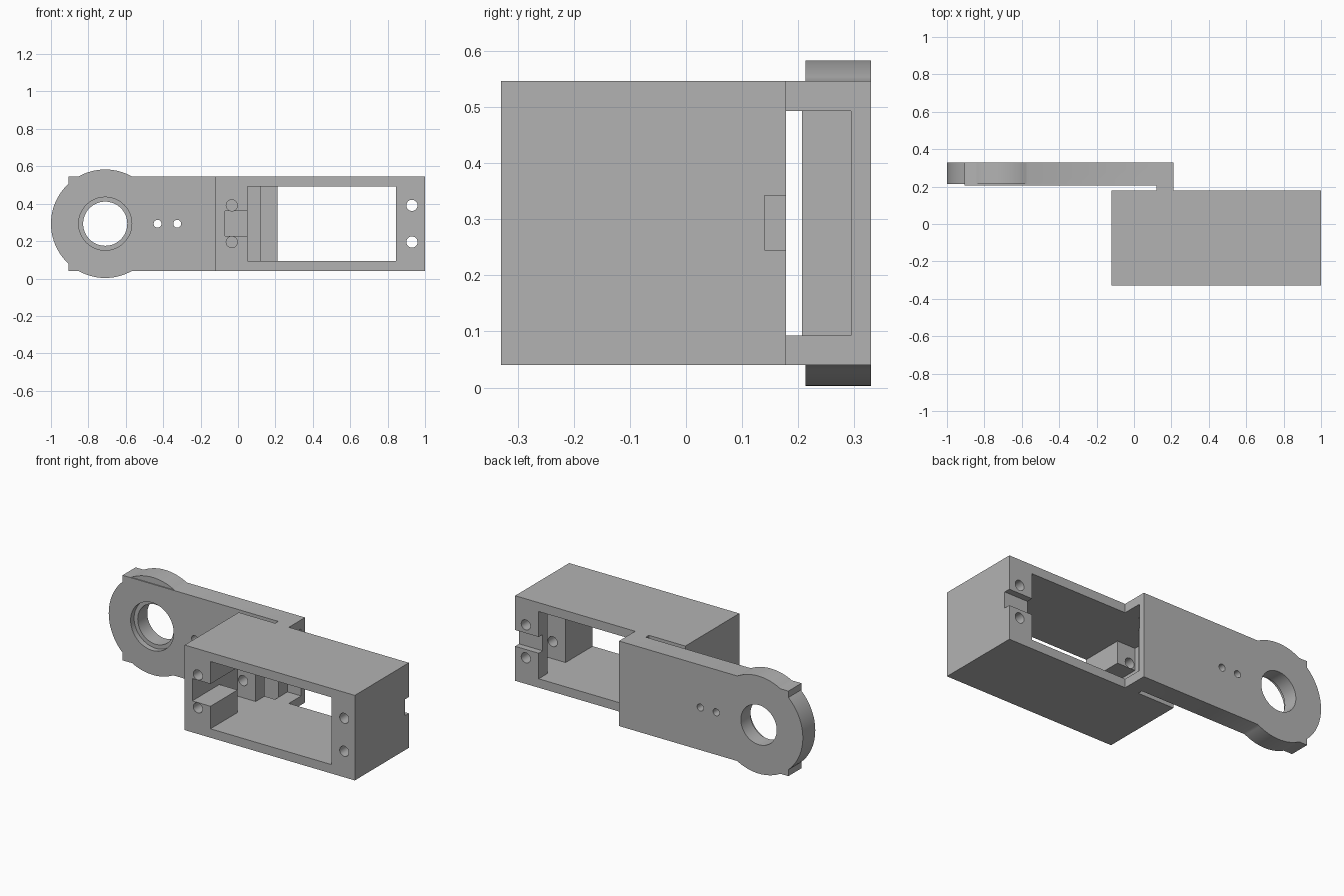
import bpy, math
from mathutils import Matrix

old = bpy.data.objects.get("Cube")
if old:
    bpy.data.objects.remove(old, do_unlink=True)

grey = bpy.data.materials.new("plain grey")
grey.use_nodes = True
colour = (0.45, 0.45, 0.45, 1)
grey.diffuse_color = colour
grey.node_tree.nodes["Principled BSDF"].inputs["Base Color"].default_value = colour


def block(name, x, y, z):
    """Box given by its low and high limits on each axis."""
    bpy.ops.mesh.primitive_cube_add(size=1)
    ob = bpy.context.object
    ob.name = name
    size = Matrix.Diagonal((x[1] - x[0], y[1] - y[0], z[1] - z[0], 1))
    middle = Matrix.Translation([(a + b) / 2 for a, b in (x, y, z)])
    ob.data.transform(middle @ size)
    return ob


def rod(name, x, z, radius, y, sides=48):
    """Cylinder along y."""
    bpy.ops.mesh.primitive_cylinder_add(vertices=sides, radius=radius, depth=y[1] - y[0])
    ob = bpy.context.object
    ob.name = name
    turn = Matrix.Rotation(math.pi / 2, 4, 'X')
    ob.data.transform(Matrix.Translation((x, sum(y) / 2, z)) @ turn)
    return ob


def combine(body, tools, operation):
    """Apply each tool to the body, then discard it."""
    for tool in tools:
        tool.hide_render = True
        mod = body.modifiers.new(operation, 'BOOLEAN')
        mod.operation, mod.solver, mod.object = operation, 'EXACT', tool
        bpy.context.view_layer.objects.active = body
        bpy.ops.object.modifier_apply(modifier=mod.name)
        bpy.data.objects.remove(tool, do_unlink=True)


def finish(ob):
    ob.data.materials.clear()
    ob.data.materials.append(grey)
    bpy.ops.object.select_all(action='DESELECT')
    ob.select_set(True)
    bpy.context.view_layer.objects.active = ob
    bpy.ops.object.shade_smooth_by_angle(angle=math.radians(30))


MID = 0.293               # height of the centre line
FULL = (0.04, 0.546)      # height of housing and arm
OPEN = (0.093, 0.493)     # height of the window
FRONT, REAR, BACK = -0.33, 0.178, 0.33

# Housing with a window, an inner cavity behind the end posts and cable notches
housing = block("housing", (-0.12, 1), (FRONT, REAR), FULL)
cuts = [
    block("window", (0.05, 0.845), (-0.5, 0.5), OPEN),
    block("cavity", (-0.07, 0.965), (-0.075, 0.095), OPEN),
    block("front_notch", (-0.07, 0.1), (-0.5, 0), (0.227, 0.36)),
    block("rear_notch", (0.8, 1.1), (0.14, 0.3), (0.245, 0.342)),
]
# Screw holes through the end posts
for x in (-0.033, 0.93):
    for side in (-1, 1):
        cuts.append(rod("screw_hole", x, MID + side * 0.098, 0.03, (-0.5, 0.5), 32))
combine(housing, cuts, 'DIFFERENCE')
finish(housing)

# Arm with a round end and a bridge to the housing
arm = block("arm", (-0.905, 0.21), (0.207, BACK), FULL)
combine(arm, [
    rod("round_end", -0.71, MID, 0.29, (0.213, BACK), 96),
    block("bridge", (0.12, 0.21), (REAR, 0.25), FULL),
], 'UNION')
# Bearing seat, pin holes and the pocket at the bridge
combine(arm, [
    rod("bore", -0.71, MID, 0.118, (0, 0.5), 64),
    rod("bearing_seat", -0.71, MID, 0.142, (0, 0.24), 64),
    rod("pin_hole", -0.43, MID, 0.021, (0, 0.5), 24),
    rod("pin_hole", -0.325, MID, 0.021, (0, 0.5), 24),
    block("pocket", (0.12, 0.3), (0, 0.294), OPEN),
], 'DIFFERENCE')
finish(arm)
